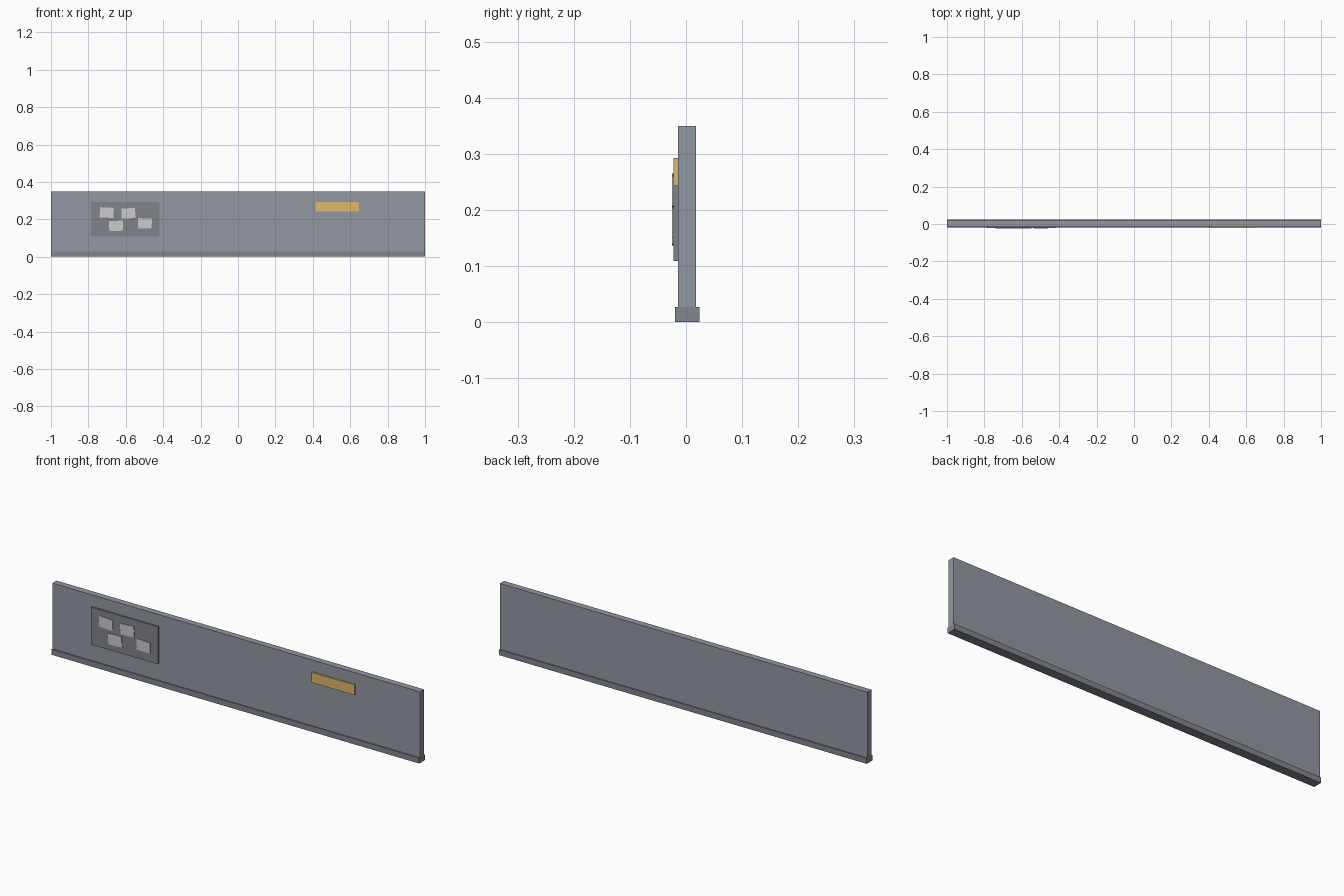
import bpy
from math import radians

if "Cube" in bpy.data.objects:
    bpy.data.objects.remove(bpy.data.objects["Cube"])


def material(name, color):
    m = bpy.data.materials.new(name)
    m.diffuse_color = color
    m.use_nodes = True
    m.node_tree.nodes["Principled BSDF"].inputs["Base Color"].default_value = m.diffuse_color
    return m


def box(name, x, y, z, mat, tilt=0):
    """Box from (min, max) ranges, optionally tilted about the y axis."""
    spans = (x, y, z)
    bpy.ops.mesh.primitive_cube_add(size=1, location=[(a + b) / 2 for a, b in spans])
    ob = bpy.context.object
    ob.name = name
    ob.scale = [b - a for a, b in spans]
    ob.rotation_euler.y = radians(tilt)
    ob.data.materials.append(mat)
    return ob


wall_grey = material("wall_grey", (0.29, 0.31, 0.36, 1))
trim_grey = material("trim_grey", (0.23, 0.24, 0.28, 1))
board_grey = material("board_grey", (0.22, 0.23, 0.27, 1))
paper_white = material("paper_white", (0.72, 0.72, 0.70, 1))
sign_yellow = material("sign_yellow", (0.72, 0.48, 0.15, 1))

# Wall panel standing on its base trim
box("base_trim", (-1, 1), (-0.02, 0.024), (0, 0.027), trim_grey)
box("wall_panel", (-1, 1), (-0.014, 0.018), (0.027, 0.35), wall_grey)

# Notice board and plain sign on the front
box("notice_board", (-0.785, -0.421), (-0.022, -0.014), (0.109, 0.293), board_grey)
box("sign_plate", (0.415, 0.648), (-0.022, -0.014), (0.243, 0.293), sign_yellow)

# Pinned paper notes, each slightly crooked
notes = [(-0.702, 0.236, 3), (-0.586, 0.232, -3), (-0.652, 0.165, -2), (-0.498, 0.178, 2)]
for i, (x, z, tilt) in enumerate(notes, 1):
    box(f"paper_note_{i}", (x - 0.037, x + 0.037), (-0.025, -0.022),
        (z - 0.027, z + 0.027), paper_white, tilt)
